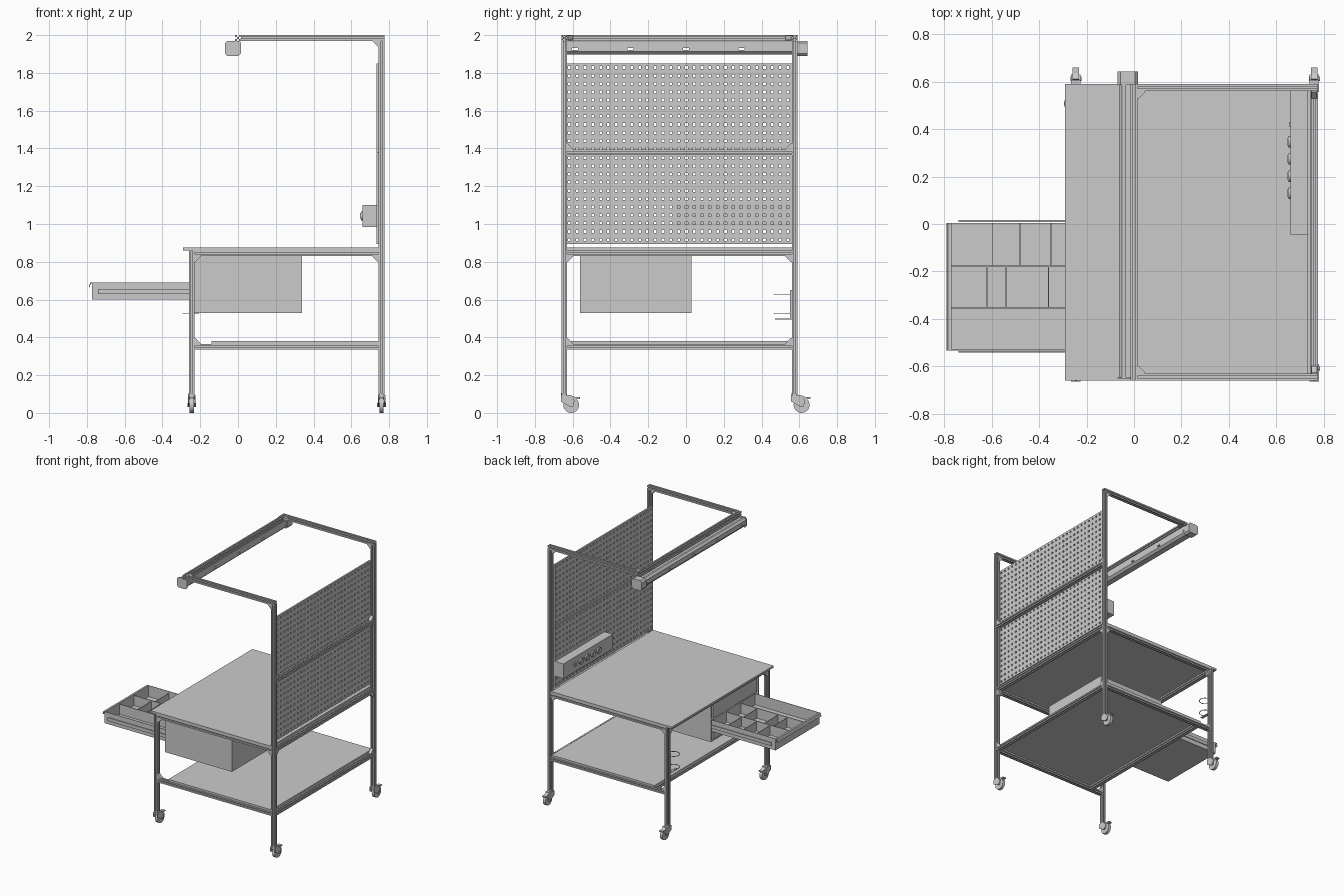
import bpy, bmesh, math
from mathutils import Matrix, Vector

if "Cube" in bpy.data.objects:
    bpy.data.objects.remove(bpy.data.objects["Cube"])


def make(name, bm, smooth=False):
    bmesh.ops.recalc_face_normals(bm, faces=bm.faces)
    me = bpy.data.meshes.new(name)
    bm.to_mesh(me)
    bm.free()
    ob = bpy.data.objects.new(name, me)
    bpy.context.collection.objects.link(ob)
    if smooth:
        for p in me.polygons:
            p.use_smooth = True
        me.set_sharp_from_angle(angle=math.radians(35))
    return ob


def add_box(bm, x, y, z):
    c = Vector((sum(x) / 2, sum(y) / 2, sum(z) / 2))
    s = Matrix.Diagonal((x[1] - x[0], y[1] - y[0], z[1] - z[0], 1))
    bmesh.ops.create_cube(bm, size=1, matrix=Matrix.Translation(c) @ s)


def box(name, x, y, z):
    bm = bmesh.new()
    add_box(bm, x, y, z)
    return make(name, bm)


def prism(name, pts, axis, lo, hi, smooth=False):
    """Extrude a 2D outline along an axis (X: y,z  Y: x,z  Z: x,y)."""
    put = {'X': lambda a, b, t: (t, a, b), 'Y': lambda a, b, t: (a, t, b), 'Z': lambda a, b, t: (a, b, t)}[axis]
    bm = bmesh.new()
    r0 = [bm.verts.new(put(a, b, lo)) for a, b in pts]
    r1 = [bm.verts.new(put(a, b, hi)) for a, b in pts]
    bm.faces.new(r0)
    bm.faces.new(r1)
    for i in range(len(pts)):
        j = (i + 1) % len(pts)
        bm.faces.new((r0[i], r0[j], r1[j], r1[i]))
    return make(name, bm, smooth)


def disc(name, a, b, r, axis, lo, hi, n=24):
    pts = [(a + r * math.cos(2 * math.pi * i / n), b + r * math.sin(2 * math.pi * i / n)) for i in range(n)]
    return prism(name, pts, axis, lo, hi, True)


def open_box(name, x, y, z, normal, thick):
    """Thin-walled box without the face pointing along normal."""
    ob = box(name, x, y, z)
    bm = bmesh.new()
    bm.from_mesh(ob.data)
    bmesh.ops.delete(bm, geom=[f for f in bm.faces if f.normal.dot(Vector(normal)) > 0.9], context='FACES')
    bm.to_mesh(ob.data)
    bm.free()
    m = ob.modifiers.new("wall", 'SOLIDIFY')
    m.thickness, m.offset = thick, -1
    return ob


# Slotted aluminium extrusion profile
SIDE = [(-.015, -.015), (-.004, -.015), (-.004, -.012), (-.008, -.012), (-.0045, -.006),
        (.0045, -.006), (.008, -.012), (.004, -.012), (.004, -.015)]
PROFILE = []
for k in range(4):
    c, s = [(1, 0), (0, 1), (-1, 0), (0, -1)][k]
    PROFILE += [(a * c - b * s, a * s + b * c) for a, b in SIDE]


def rail(name, axis, u, v, lo, hi):
    return prism(name, [(u + a, v + b) for a, b in PROFILE], axis, lo, hi)


def gusset(name, axis, a, b, sa, sb, mid, size=.032):
    prism(name, [(a, b), (a + sa * size, b), (a + sa * size, b + sb * .004), (a + sa * .004, b + sb * size),
                 (a, b + sb * size)], axis, mid - .012, mid + .012)


XF, XB, YS = -.245, .76, {"left": -.645, "right": .575}

for side, y in YS.items():
    inward = 1 if side == "left" else -1
    # Posts and rails running front to back
    rail("short_post_" + side, 'Z', XF, y, .1, .86)
    rail("tall_post_" + side, 'Z', XB, y, .1, 1.97)
    rail("top_side_rail_" + side, 'X', y, .845, -.23, .745)
    rail("shelf_side_rail_" + side, 'X', y, .35, -.23, .745)
    rail("overhead_arm_" + side, 'X', y, 1.985, .015, .775)
    # Corner brackets
    gusset("top_bracket_front_" + side, 'Y', -.23, .83, 1, -1, y)
    gusset("top_bracket_rear_" + side, 'Y', .745, .83, -1, -1, y)
    gusset("shelf_bracket_" + side, 'Y', -.23, .365, 1, 1, y)
    gusset("arm_bracket_" + side, 'Y', .745, 1.97, -1, -1, y)
    yi = y + inward * .015
    gusset("rear_bracket_top_" + side, 'X', yi, .83, inward, -1, XB)
    gusset("rear_bracket_low_" + side, 'X', yi, .365, inward, 1, XB)
    gusset("rear_bracket_mid_" + side, 'X', yi, 1.395, inward, 1, XB)
    gusset("front_bracket_top_" + side, 'X', yi, .83, inward, -1, XF)
    gusset("light_bracket_" + side, 'Z', .015, yi, 1, inward, 1.985)
    # Casters
    for end, x in (("front", XF), ("rear", XB)):
        tag = end + "_" + side
        yw = y + .037
        disc("caster_stem_" + tag, x, y, .016, 'Z', .08, .105)
        disc("caster_wheel_" + tag, yw, .042, .042, 'X', x - .011, x + .011, 32)
        disc("caster_axle_" + tag, yw, .042, .01, 'X', x - .023, x + .023, 16)
        fork = [(y - .018, .06), (y - .018, .095), (y + .03, .095), (y + .055, .065), (y + .048, .035), (y + .026, .035)]
        for sx in (-1, 1):
            prism("caster_fork_" + tag, fork, 'X', x + sx * .017 - .003, x + sx * .017 + .003)
        box("caster_crown_" + tag, (x - .02, x + .02), (y - .018, y + .032), (.087, .096))
        pedal = [(y + .03, .085), (y + .035, .093), (y + .06, .083), (y + .084, .083), (y + .084, .075), (y + .055, .072)]
        prism("caster_brake_" + tag, pedal, 'X', x - .014, x + .014)

# Rails running left to right
for name, x, z in (("top_front_rail", XF, .845), ("top_rear_rail", XB, .845), ("shelf_rear_rail", XB, .35),
                   ("shelf_front_rail", -.125, .35), ("panel_middle_rail", XB, 1.38)):
    rail(name, 'Y', x, z, -.63, .56)
rail("overhead_cross_rail", 'Y', 0, 1.985, -.66, .59)

# Worktop and lower shelf
box("worktop", (-.29, .745), (-.66, .59), (.86, .875))
box("lower_shelf", (-.14, .745), (-.655, .585), (.365, .38))


# Perforated back panels
def perforated(name, z0, z1, rows, cols=29, hole=.014):
    def cuts(lo, hi, n):
        p = (hi - lo) / n
        out = [lo]
        for i in range(n):
            out += [lo + p * (i + .5) - hole / 2, lo + p * (i + .5) + hole / 2]
        return out + [hi]
    ys, zs = cuts(-.638, .56, cols), cuts(z0, z1, rows)
    bm = bmesh.new()
    g = [[bm.verts.new((.744, y, z)) for z in zs] for y in ys]
    for i in range(len(ys) - 1):
        for j in range(len(zs) - 1):
            if not (i % 2 and j % 2):
                bm.faces.new((g[i][j], g[i + 1][j], g[i + 1][j + 1], g[i][j + 1]))
    ob = make(name, bm)
    m = ob.modifiers.new("sheet", 'SOLIDIFY')
    m.thickness, m.offset = .012, -1 if ob.data.polygons[0].normal.x > 0 else 1


perforated("upper_pegboard", 1.376, 1.85, 11)
perforated("lower_pegboard", .895, 1.372, 11)

# Power strip with sockets
box("power_box", (.66, .733), (-.045, .56), (.985, 1.1))
for i in range(4):
    y = .13 + .072 * i
    disc("socket_%d" % i, y, 1.043, .024, 'X', .65, .662)
    box("socket_cover_%d" % i, (.646, .651), (y - .017, y + .017), (1.028, 1.058))
box("power_switch", (.654, .662), (.41, .43), (1.03, 1.055))

# Overhead lamp housing with through slots
lamp = [(-.064, 1.915), (-.05, 1.897), (-.004, 1.897), (.012, 1.912), (.012, 1.965), (-.01, 1.965),
        (-.01, 1.958), (-.035, 1.958), (-.035, 1.965), (-.05, 1.965), (-.064, 1.95)]
body = prism("lamp_housing", lamp, 'Y', -.645, .585)
bm = bmesh.new()
for k in range(5):
    y = -.588 + .294 * k
    add_box(bm, (-.1, .05), (y - .016, y + .016), (1.922, 1.932))
cutter = make("slot_cutter", bm)
cutter.hide_render = True
cutter.hide_set(True)
m = body.modifiers.new("slots", 'BOOLEAN')
m.operation, m.object = 'DIFFERENCE', cutter
cap = [(-.07, 1.905), (-.057, 1.89), (.003, 1.89), (.016, 1.903), (.016, 1.958), (.004, 1.97), (-.057, 1.97), (-.07, 1.955)]
prism("lamp_end_cap", cap, 'Y', .585, .643)
prism("lamp_end_plate", cap, 'Y', -.65, -.644)

# Drawer cabinet, closed drawers and pulled-out tray
open_box("drawer_cabinet", (-.235, .34), (-.56, .03), (.53, .83), (-1, 0, 0), .008)
box("upper_drawer_front", (-.234, -.222), (-.535, .005), (.705, .818))
box("lower_drawer_front", (-.234, -.222), (-.535, .005), (.542, .594))
open_box("drawer_tray", (-.772, -.22), (-.532, .005), (.6, .69), (0, 0, 1), .005)
prism("drawer_handle", [(-.772, .69), (-.772, .685), (-.78, .683), (-.787, .664), (-.79, .665), (-.783, .69)],
      'Y', -.532, .005)
for y in (-.542, .009):
    box("drawer_slide", (-.74, .3), (y, y + .007), (.63, .655))
rows = (-.355, -.178, .003)
for y in rows[:2]:
    box("long_divider", (-.768, -.225), (y - .003, y + .003), (.604, .682))
for r, xs in ((0, (-.62, -.54, -.36)), (1, (-.595, -.48, -.35))):
    for x in xs:
        box("short_divider", (x - .002, x + .002), (rows[r], rows[r + 1]), (.604, .676))


# Wire bottle holder on the front post
def wire(name, pts, cyclic=False, r=.0025):
    cu = bpy.data.curves.new(name, 'CURVE')
    cu.dimensions, cu.bevel_depth, cu.bevel_resolution = '3D', r, 1
    sp = cu.splines.new('POLY')
    sp.points.add(len(pts) - 1)
    for p, q in zip(sp.points, pts):
        p.co = (*q, 1)
    sp.use_cyclic_u = cyclic
    bpy.context.collection.objects.link(bpy.data.objects.new(name, cu))


box("holder_plate", (-.258, -.238), (.551, .56), (.495, .65))
for z in (.625, .525):
    wire("holder_ring", [(-.25 + .042 * math.cos(t * math.pi / 14), .508 + .042 * math.sin(t * math.pi / 14), z)
                         for t in range(28)], True)
box("holder_base", (-.258, -.238), (.47, .556), (.495, .5))
